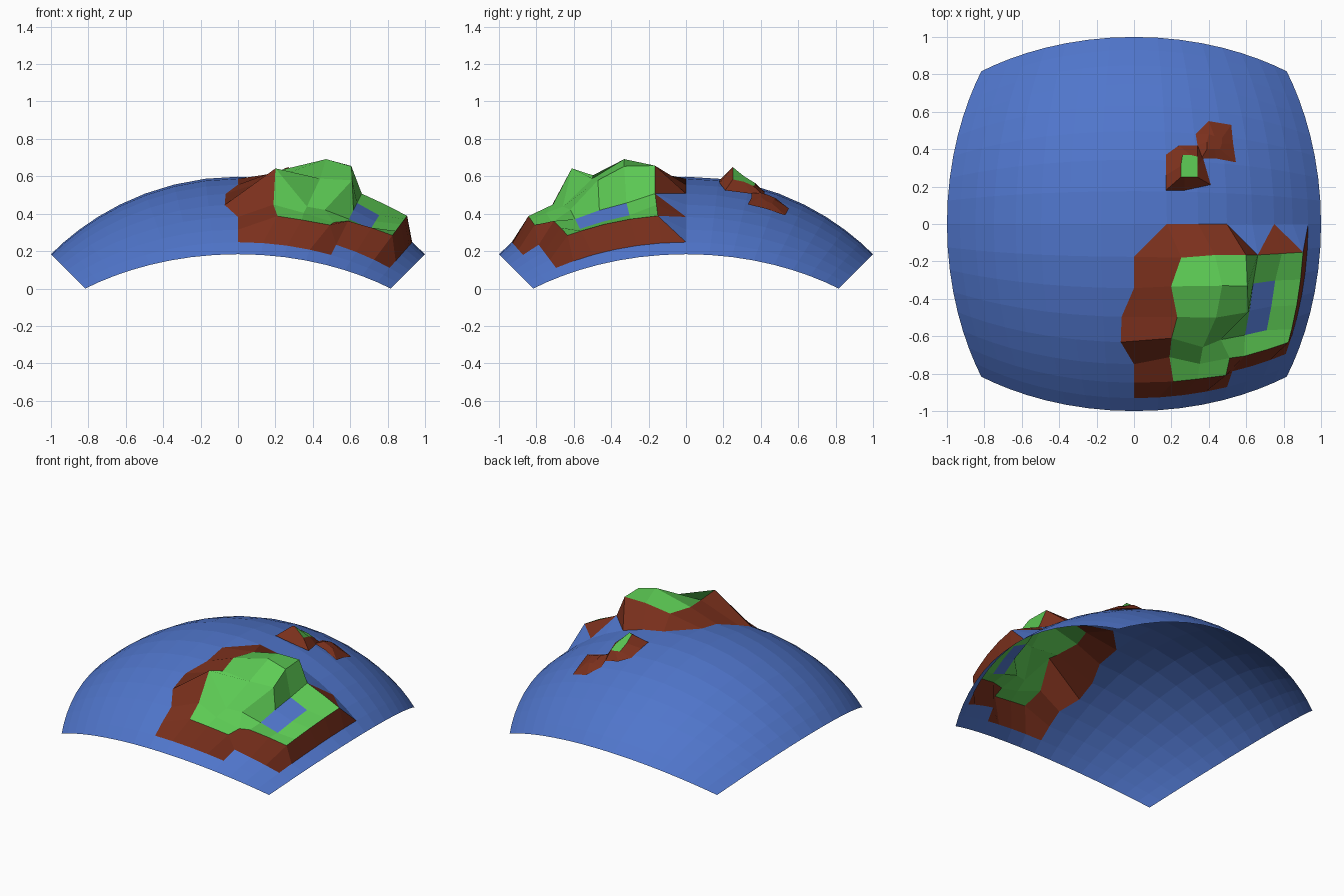
import bpy, bmesh
from mathutils import Vector

if "Cube" in bpy.data.objects:
    bpy.data.objects.remove(bpy.data.objects["Cube"])

R = 2 ** 0.5            # sphere radius
N = 8                   # grid cells per half side
DROP = R / 3 ** 0.5     # puts the dome corners on z = 0

# Hill heights above the sphere: rows v = 0..-7, columns u = 0..7
HEIGHT = [
    (0, 0, 0, 0, 0, 0, 0, 0),
    (0, .06, .13, .185, .075, .085, .10, 0),
    (0, .08, .20, .21, .045, .042, .10, 0),
    (0, .11, .14, .18, .042, .040, .10, 0),
    (0, .18, .05, .045, .04, .04, .10, 0),
    (0, .05, .06, .05, .08, .09, .10, 0),
    (0, .07, .07, .08, 0, 0, 0, 0),
    (0, 0, 0, 0, 0, 0, 0, 0),
]
# Sideways nudges of grid points, in cells
SHIFT = {
    (1, -1): (.4, 0), (2, -1): (.35, .1), (3, -1): (.25, .1),
    (1, -2): (.1, .15), (2, -2): (.5, .25), (3, -2): (.3, .2),
    (0, -3): (-.4, 0), (1, -3): (.3, .2), (2, -3): (.5, .15), (3, -3): (.5, .3),
    (0, -4): (-.45, 0), (1, -4): (.1, .65), (2, -4): (.35, -.2),
    (1, -5): (.2, .5), (2, -5): (.3, .1), (3, -5): (.5, .1),
    (4, -5): (0, .2), (5, -5): (0, .3), (6, -5): (0, .4),
    (1, -6): (.4, .4), (2, -6): (.3, .4), (3, -6): (.4, .4),
}
# Cell types for rows v = 0..-6: b cliff, g grass, . water
CELLS = [".bb....", "bgggggb", "bggg.gb", "bggg.gb", "bgggggb", "bggbbbb", "bbbb..."]
# Shore cells cut along a diagonal: each has a cliff half and a water half
SPLIT = {
    (0, -1): [("b", (0, -1), (1, -1), (1, 0)), (".", (0, -1), (1, 0), (0, 0))]}
for k in (3, 5):
    SPLIT[(k, -1)] = [("b", (k, -1), (k + 1, -1), (k, 0)), (".", (k + 1, -1), (k + 1, 0), (k, 0))]
for k in (4, 6):
    SPLIT[(k, -1)] = [("b", (k, -1), (k + 1, -1), (k + 1, 0)), (".", (k, -1), (k + 1, 0), (k, 0))]


def on_sphere(u, v, h=0):
    p = Vector((u / N, v / N, 1)).normalized() * (R + h)
    return p - Vector((0, 0, DROP))


def above(x, y, h=0):
    """Point over plan position x, y at height h above the sphere."""
    return Vector((x, y, (R * R - x * x - y * y) ** 0.5 - DROP + h))


def grid_point(u, v):
    du, dv = SHIFT.get((u, v), (0, 0))
    h = HEIGHT[-v][u] if 0 <= u <= 7 and -7 <= v <= 0 else 0
    return on_sphere(u + du, v + dv, h)


def material(name, color):
    m = bpy.data.materials.new(name)
    m.diffuse_color = (*color, 1)
    m.use_nodes = True
    m.node_tree.nodes["Principled BSDF"].inputs["Base Color"].default_value = m.diffuse_color
    return m


def make(name, polys, mat):
    bm = bmesh.new()
    for poly in polys:
        bm.faces.new([bm.verts.new(p) for p in poly])
    bmesh.ops.remove_doubles(bm, verts=bm.verts, dist=1e-5)
    me = bpy.data.meshes.new(name)
    bm.to_mesh(me)
    bm.free()
    me.materials.append(mat)
    ob = bpy.data.objects.new(name, me)
    bpy.context.collection.objects.link(ob)


water = material("water", (.08, .18, .60))
grass = material("grass", (.11, .60, .09))
cliff = material("cliff", (.20, .03, .012))

# Sort every dome cell into water, cliff or grass
parts = {".": [], "b": [], "g": []}
for u in range(-N, N):
    for v in range(-N, N):
        if (u, v) in SPLIT:
            for kind, *tri in SPLIT[(u, v)]:
                parts[kind].append([grid_point(*q) for q in tri])
            continue
        inside = 0 <= u <= 6 and -7 <= v <= -1
        kind = CELLS[-v - 1][u] if inside else "."
        corners = [(u, v), (u + 1, v), (u + 1, v + 1), (u, v + 1)]
        parts[kind].append([grid_point(*q) for q in corners])

# Two rocky islets at the back: shore ring joined to a small top
islets = [
    ([(.17, .18), (.27, .18), (.41, .21), (.37, .35), (.34, .42), (.24, .42), (.17, .37), (.17, .26)],
     [(.25, .25, .09), (.27, .25, .10), (.34, .25, .05), (.34, .31, .05),
      (.34, .36, .04), (.30, .37, .04), (.26, .37, .04), (.25, .31, .06)]),
    ([(.36, .35), (.44, .35), (.545, .33), (.53, .43), (.52, .53), (.40, .55), (.33, .48), (.34, .42)],
     [(.39, .40, .03), (.43, .40, .03), (.46, .40, .03), (.47, .43, .02),
      (.47, .46, .02), (.43, .47, .03), (.40, .48, .03), (.39, .44, .03)]),
]
rock, tops = [], []
for shore, top in islets:
    a = [above(x, y, .004) for x, y in shore]
    b = [above(*p) for p in top]
    n = len(a)
    rock += [[a[i], a[(i + 1) % n], b[(i + 1) % n], b[i]] for i in range(n)]
    tops.append(b)

make("ocean_dome", parts["."], water)
make("cliffs", parts["b"], cliff)
make("grass_hills", parts["g"], grass)
make("islet_rocks", rock + [tops[1]], cliff)
make("islet_grass", [tops[0]], grass)
